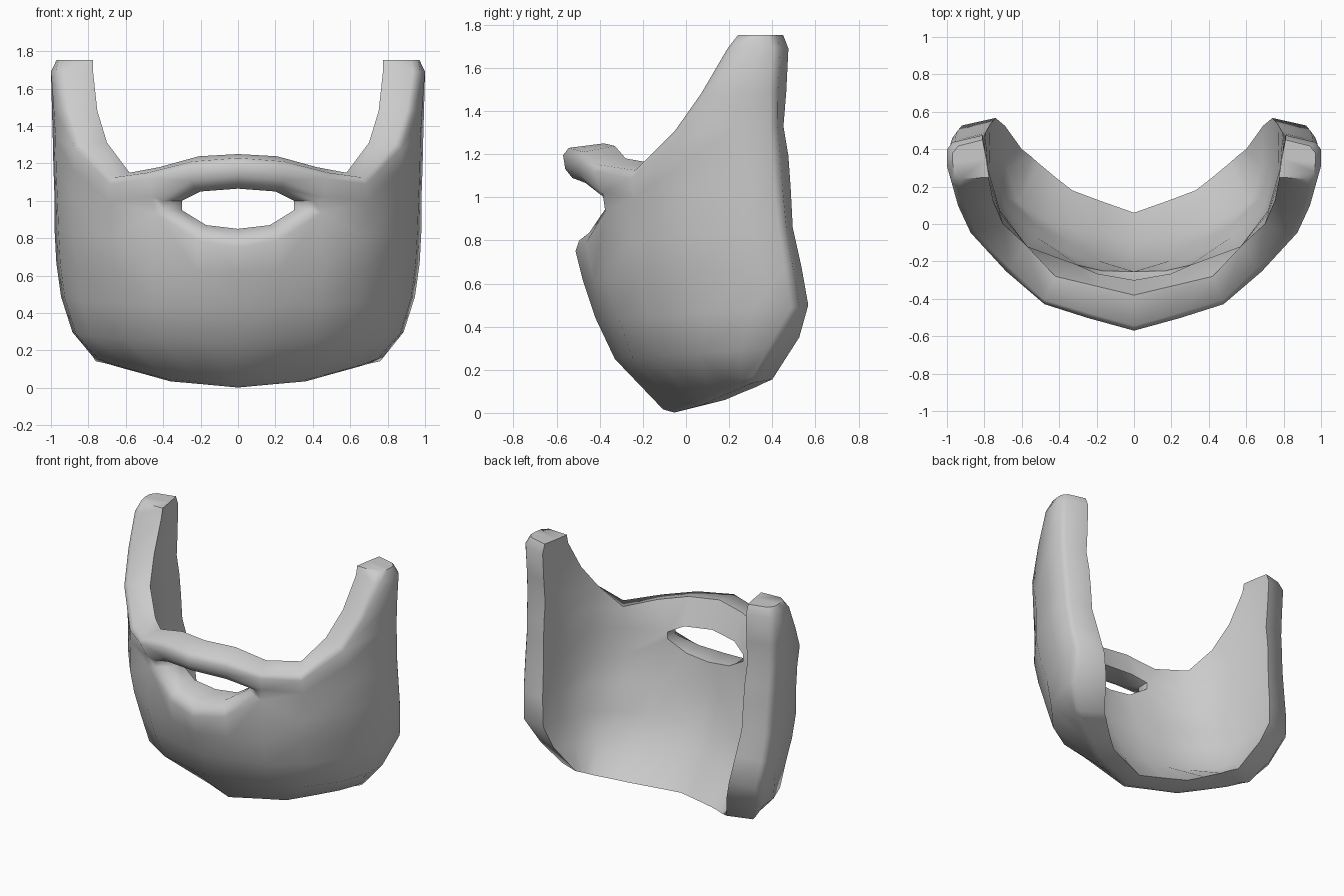
import bpy

if "Cube" in bpy.data.objects:
    bpy.data.objects.remove(bpy.data.objects["Cube"])

# Half of the beard as a grid: row r goes up, column c goes from the middle to the back rim
section = [(0, -.52), (.22, -.468), (.46, -.41), (.68, -.25), (.87, 0), (.955, .25), (.98, .47)]
# width, front y, rim y, front z, rim z for the chin rows
chin_rows = {1: (.89, -.33, .41, .25, .30), 2: (.95, -.42, .52, .44, .49),
             3: (.975, -.48, .49, .62, .67), 4: (.985, -.52, .46, .78, .86)}
outer = {}
for r, (w, y0, y1, z0, z1) in chin_rows.items():
    for c, (x, y) in enumerate(section):
        t = (y + .52) / .99
        outer[r, c] = (x / .98 * w, y0 + t * (y1 - y0), z0 + t * (z1 - z0))

# Chin edge, lower lip, moustache and sideburn rows: first column and points
other_rows = {
    0: (0, [(0, -.085, -.006), (.19, -.02, .012), (.37, .04, .028), (.51, .13, .067),
            (.65, .22, .105), (.72, .265, .125), (.79, .31, .14)]),
    4: (1, [(.22, -.47, .82), (.42, -.39, .95)]),
    5: (0, [(0, -.555, 1.10), (.25, -.49, 1.075), (.43, -.40, 1.0), (.69, -.24, 1.0),
            (.885, .01, 1.02), (.967, .25, 1.03), (.985, .44, 1.05)]),
    6: (0, [(0, -.575, 1.225), (.25, -.505, 1.205), (.49, -.435, 1.145), (.68, -.26, 1.12),
            (.88, -.01, 1.16), (.973, .24, 1.18), (.99, .43, 1.19)]),
    7: (4, [(.87, -.06, 1.31), (.975, .22, 1.33), (.993, .42, 1.33)]),
    8: (4, [(.93, .06, 1.48), (.985, .26, 1.49), (.997, .42, 1.49)]),
    9: (4, [(.965, .185, 1.69), (1.0, .31, 1.69), (1.0, .43, 1.69)]),
    10: (4, [(.955, .24, 1.753), (.97, .33, 1.753), (.97, .41, 1.753)]),
}
for r, (start, pts) in other_rows.items():
    for i, p in enumerate(pts):
        outer[r, start + i] = p

# Inner shell: each column is pushed inwards, more so in the thick chin
push = [(0, .16), (-.02, .16), (-.07, .15), (-.12, .12), (-.17, .06), (-.185, .05), (-.19, .045)]
inner = {}
for (r, c), (x, y, z) in outer.items():
    k = 1.45 if 1 <= r <= 3 and c < 3 else 1.25 if 1 <= r <= 3 and c == 3 else 1
    inner[r, c] = (x + push[c][0] * (1 if c > 3 else k), y + push[c][1] * k, z)
# Inner chin edge
for c, p in enumerate([(0, .06, .03), (.17, .12, .045), (.33, .18, .06), (.42, .25, .09),
                       (.51, .325, .12), (.555, .365, .14), (.6, .4, .155)]):
    inner[0, c] = p
# Inner back rim and top of the moustache and sideburn
inner.update({(1, 6): (.69, .525, .35), (2, 6): (.74, .567, .5), (3, 6): (.768, .535, .68),
              (4, 6): (.79, .495, .86), (7, 6): (.805, .452, 1.33),
              (6, 0): (0, -.38, 1.25), (6, 1): (.21, -.33, 1.238), (6, 2): (.42, -.28, 1.18),
              (6, 3): (.58, -.11, 1.15), (8, 4): (.752, .12, 1.48), (9, 4): (.775, .235, 1.69),
              (10, 4): (.775, .25, 1.753), (10, 5): (.79, .35, 1.753), (10, 6): (.81, .45, 1.753)})

# Mouth opening: throat ring in front, same outline at the back
throat = {(4, 0): (0, -.43, .85), (4, 1): (.17, -.40, .87), (4, 2): (.3, -.31, .95),
          (5, 2): (.3, -.31, 1.0), (5, 1): (.2, -.42, 1.05), (5, 0): (0, -.46, 1.065)}
back_y = {(4, 0): -.255, (4, 1): -.25, (4, 2): -.22, (5, 2): -.22, (5, 1): -.265, (5, 0): -.30}
for k, (x, y, z) in throat.items():
    inner[k] = (x, back_y[k], z)

# Cells of the shell, leaving out the mouth
cells = []
for r in range(10):
    for c in range(6):
        quad = [(r, c), (r, c + 1), (r + 1, c + 1), (r + 1, c)]
        if all(k in outer for k in quad) and not (r == 4 and c < 2):
            cells.append(quad)
cells.append([(6, 3), (6, 4), (7, 4)])

verts, index = [], {}
for name, pts in (("out", outer), ("in", inner), ("throat", throat)):
    for k, p in pts.items():
        index[name, k] = len(verts)
        verts.append(p)

faces, rim = [], set()
edges = {(q[i], q[(i + 1) % len(q)]) for q in cells for i in range(len(q))}
for q in cells:
    faces.append([index["out", k] for k in q])
    faces.append([index["in", k] for k in reversed(q)])


def bridge(a, b, s, t):
    faces.append([index[s, b], index[s, a], index[t, a], index[t, b]])


# Close the rim and the mouth wall
for a, b in sorted(edges):
    if (b, a) in edges or (a[1] == 0 and b[1] == 0):
        continue
    if a in throat and b in throat:
        bridge(a, b, "out", "throat")
        bridge(a, b, "throat", "in")
    else:
        bridge(a, b, "out", "in")
    if not (a[0] == 10 and b[0] == 10):
        rim.add(frozenset((index["out", a], index["out", b])))

mesh = bpy.data.meshes.new("beard")
mesh.from_pydata(verts, [], faces)
mesh.update()
weights = mesh.attributes.new("bevel_weight_edge", 'FLOAT', 'EDGE')
for e in mesh.edges:
    weights.data[e.index].value = 1.0 if frozenset(e.vertices) in rim else 0.0

beard = bpy.data.objects.new("beard", mesh)
bpy.context.collection.objects.link(beard)
grey = bpy.data.materials.new("plain grey")
grey.diffuse_color = (.6, .6, .6, 1)
grey.use_nodes = True
grey.node_tree.nodes["Principled BSDF"].inputs["Base Color"].default_value = grey.diffuse_color
mesh.materials.append(grey)

# Mirror the half and soften the outer rim and lips
mirror = beard.modifiers.new("mirror", 'MIRROR')
mirror.merge_threshold = .001
soften = beard.modifiers.new("soft_rim", 'BEVEL')
soften.limit_method = 'WEIGHT'
soften.width = .03
soften.segments = 1
bpy.context.view_layer.objects.active = beard
beard.select_set(True)
for m in ("mirror", "soft_rim"):
    bpy.ops.object.modifier_apply(modifier=m)
bpy.ops.object.shade_smooth_by_angle(angle=1.05)
